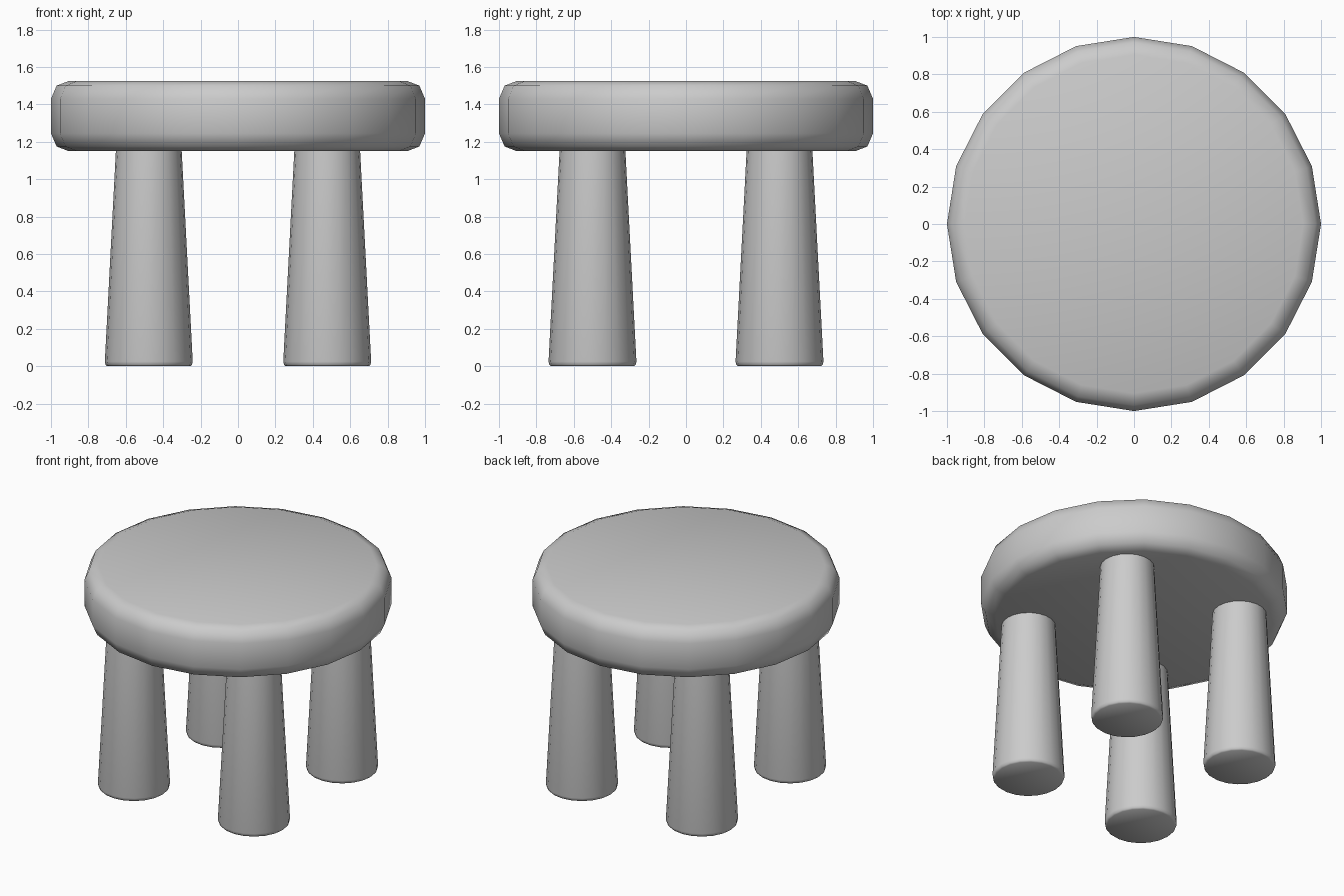
import bpy, bmesh
from math import cos, sin, pi, radians

cube = bpy.data.objects.get("Cube")
if cube:
    bpy.data.objects.remove(cube)

SIDES = 20
SEAT_BOTTOM, SEAT_TOP = 1.15, 1.525

grey = bpy.data.materials.new("plain grey")
grey.use_nodes = True
colour = (0.6, 0.6, 0.6, 1)
grey.diffuse_color = colour
grey.node_tree.nodes["Principled BSDF"].inputs["Base Color"].default_value = colour


def turned(name, profile, x=0, y=0):
    """Solid of revolution from (radius, height) points, capped at both ends."""
    bm = bmesh.new()
    rings = [[bm.verts.new((r * cos(2 * pi * i / SIDES), r * sin(2 * pi * i / SIDES), z))
              for i in range(SIDES)] for r, z in profile]
    for low, high in zip(rings, rings[1:]):
        for i in range(SIDES):
            j = (i + 1) % SIDES
            bm.faces.new((low[i], low[j], high[j], high[i]))
    bm.faces.new(rings[0][::-1])
    bm.faces.new(rings[-1])
    mesh = bpy.data.meshes.new(name)
    bm.to_mesh(mesh)
    bm.free()
    mesh.materials.append(grey)
    obj = bpy.data.objects.new(name, mesh)
    obj.location = (x, y, 0)
    bpy.context.collection.objects.link(obj)
    bpy.ops.object.select_all(action="DESELECT")
    obj.select_set(True)
    bpy.context.view_layer.objects.active = obj
    bpy.ops.object.shade_smooth_by_angle(angle=radians(50))
    return obj


# Round seat with a softly rounded rim
rim = [(0.905, 0), (0.97, 0.025), (1, 0.095)]
turned("seat", [(r, SEAT_BOTTOM + h) for r, h in rim]
       + [(r, SEAT_TOP - h) for r, h in reversed(rim)])

# Four tapered legs with a small chamfer at the foot
leg = [(0.222, 0), (0.231, 0.008), (0.235, 0.025), (0.175, SEAT_BOTTOM + 0.02)]
for depth, y in (("front", -0.5), ("back", 0.5)):
    for side, x in (("right", -0.477), ("left", 0.477)):
        turned(f"{depth}_{side}_leg", leg, x, y)
